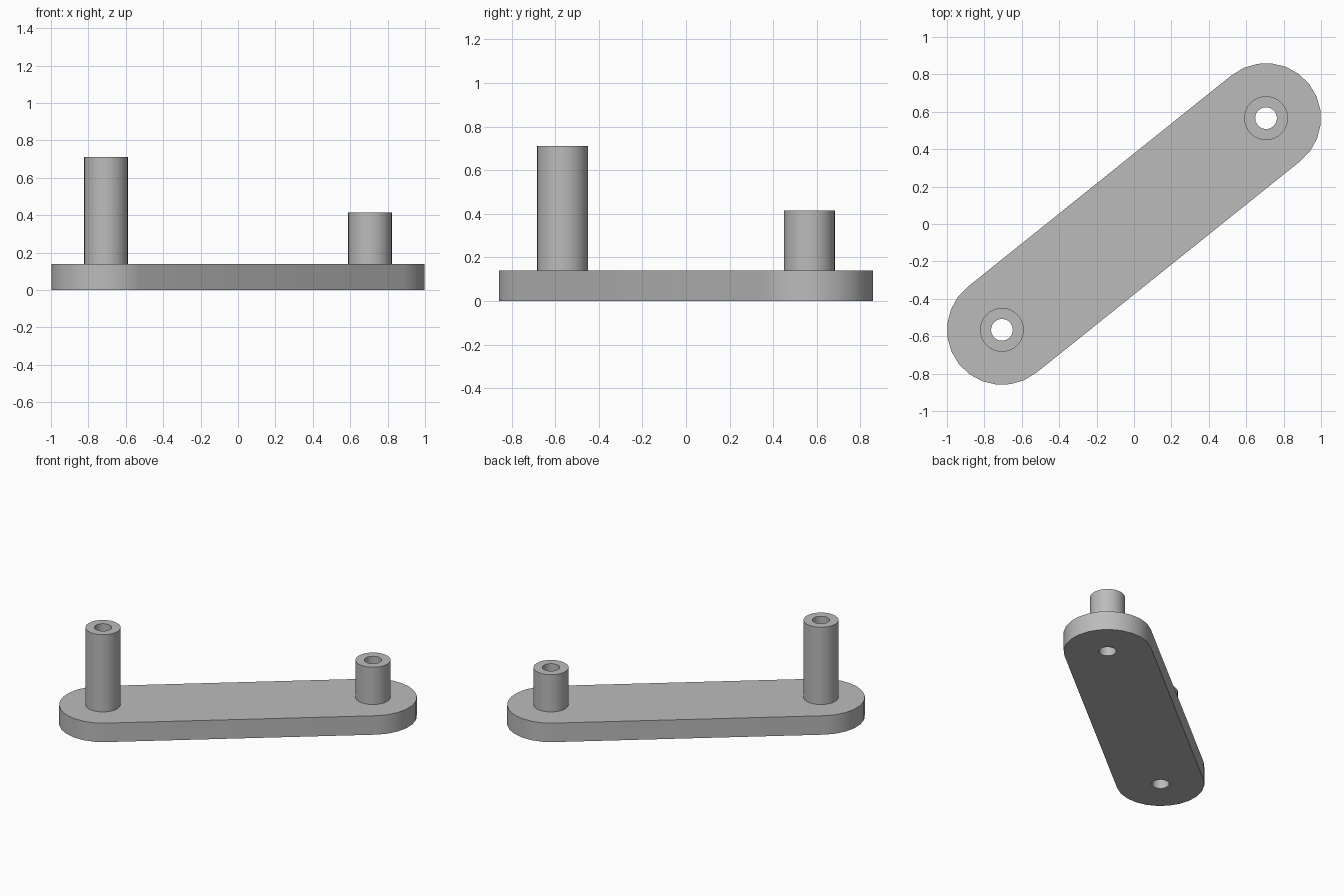
import bpy, bmesh
from math import atan2, cos, sin, pi, radians
from mathutils import Vector

cube = bpy.data.objects.get("Cube")
if cube:
    bpy.data.objects.remove(cube)

CX, CY = 0.706, 0.566          # boss centre, mirrored through the origin
END_R, BOSS_R, HOLE_R = 0.294, 0.117, 0.058
PLATE_H, TALL_H, SHORT_H = 0.14, 0.71, 0.415
ARC, SIDES = 12, 32

grey = bpy.data.materials.new("plain grey")
grey.use_nodes = True
colour = (0.5, 0.5, 0.5, 1)
grey.diffuse_color = colour
grey.node_tree.nodes["Principled BSDF"].inputs["Base Color"].default_value = colour


def circle(x, y, r, start=0, sweep=2 * pi, count=SIDES):
    return [Vector((x + r * cos(start + sweep * i / SIDES), y + r * sin(start + sweep * i / SIDES), 0))
            for i in range(count)]


def arc(x, y, middle):
    return [Vector((x + END_R * cos(middle - pi / 2 + pi * i / ARC),
                    y + END_R * sin(middle - pi / 2 + pi * i / ARC), 0)) for i in range(ARC + 1)]


def loop(bm, points, z):
    verts = [bm.verts.new((p.x, p.y, z)) for p in points]
    edges = [bm.edges.new((v, verts[i - 1])) for i, v in enumerate(verts)]
    return verts, edges


def finish(name, bm):
    bmesh.ops.recalc_face_normals(bm, faces=bm.faces)
    mesh = bpy.data.meshes.new(name)
    bm.to_mesh(mesh)
    bm.free()
    mesh.materials.append(grey)
    obj = bpy.data.objects.new(name, mesh)
    bpy.context.collection.objects.link(obj)
    bpy.ops.object.select_all(action="DESELECT")
    obj.select_set(True)
    bpy.context.view_layer.objects.active = obj
    bpy.ops.object.shade_smooth_by_angle(angle=radians(35))


# Round-ended plate: pierced bottom and top faces joined by a side wall
angle = atan2(CY, CX)
outline = arc(CX, CY, angle) + arc(-CX, -CY, angle + pi)
bm = bmesh.new()
rims = []
for z, hole in ((0, HOLE_R), (PLATE_H, BOSS_R)):
    rim, edges = loop(bm, outline, z)
    rims.append(rim)
    for s in (1, -1):
        edges += loop(bm, circle(s * CX, s * CY, hole), z)[1]
    bmesh.ops.triangle_fill(bm, edges=edges, use_beauty=True, normal=(0, 0, 1))
low, high = rims
for i in range(len(low)):
    bm.faces.new((low[i - 1], low[i], high[i], high[i - 1]))
# Hidden walls close the plate around each bore before merging into flat regions
bmesh.ops.dissolve_limit(bm, angle_limit=radians(1), verts=bm.verts, edges=bm.edges,
                         use_dissolve_boundaries=False)
finish("plate", bm)

# Hollow bosses, with each bore running down through the plate
for name, s, height in (("tall_boss", -1, TALL_H), ("short_boss", 1, SHORT_H)):
    bm = bmesh.new()
    profile = ((BOSS_R, PLATE_H), (BOSS_R, height), (HOLE_R, height), (HOLE_R, 0))
    rings = [loop(bm, circle(s * CX, s * CY, r), z)[0] for r, z in profile]
    for a, b in zip(rings, rings[1:]):
        for i in range(SIDES):
            bm.faces.new((a[i - 1], a[i], b[i], b[i - 1]))
    finish(name, bm)
    # Open shell: make sure the outer wall faces away from the axis
    mesh = bpy.data.objects[name].data
    wall = mesh.polygons[0]
    if wall.normal.dot(wall.center - Vector((s * CX, s * CY, wall.center.z))) < 0:
        mesh.flip_normals()
